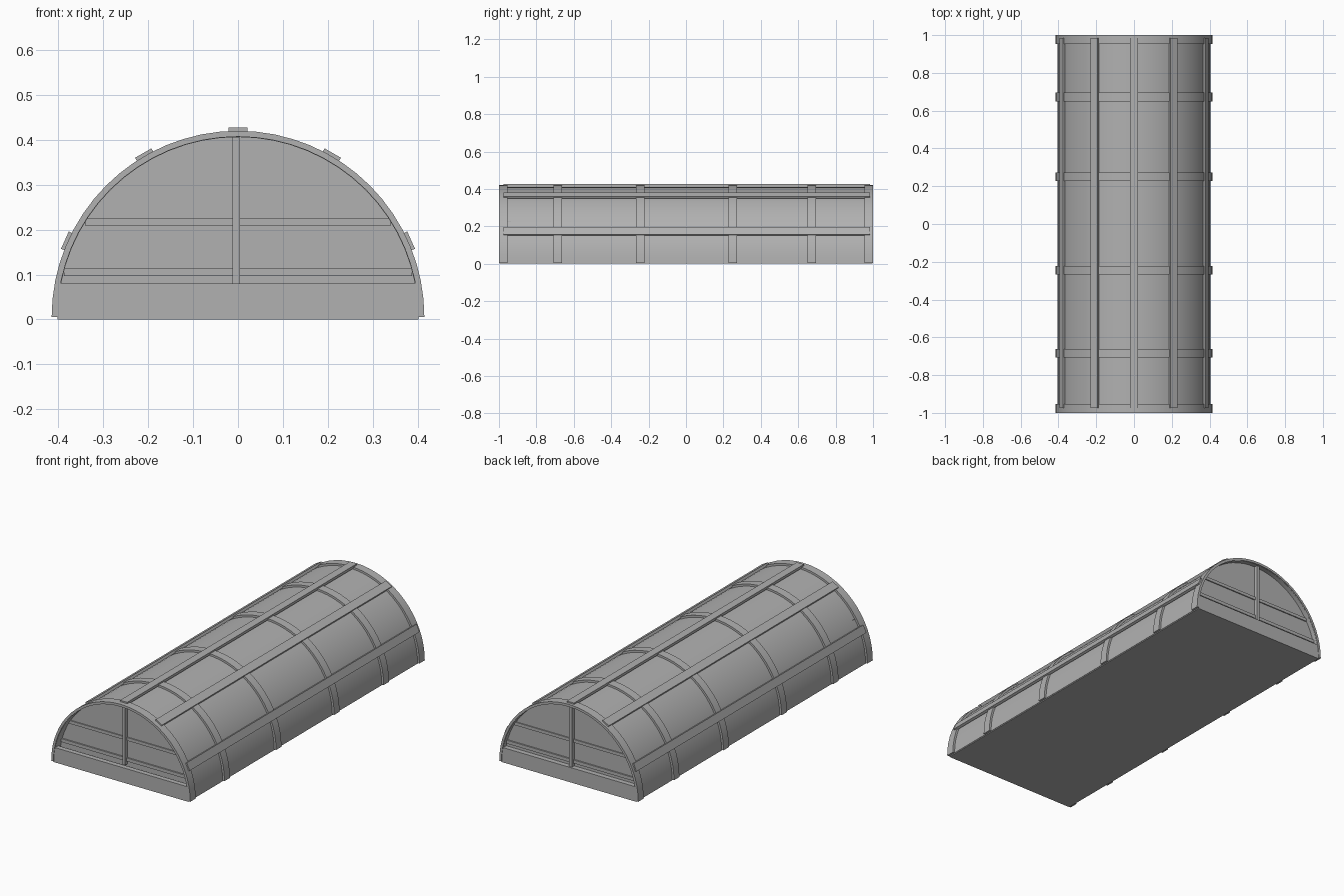
import bpy, bmesh, math
from mathutils import Matrix

if "Cube" in bpy.data.objects:
    bpy.data.objects.remove(bpy.data.objects["Cube"])

CZ = 0.005  # height of the arch centre
grey = bpy.data.materials.new("dark_grey")
grey.diffuse_color = (0.44, 0.44, 0.44, 1)
grey.use_nodes = True
grey.node_tree.nodes["Principled BSDF"].inputs["Base Color"].default_value = grey.diffuse_color


def finish(name, bm, smooth=False):
    bmesh.ops.recalc_face_normals(bm, faces=bm.faces[:])
    me = bpy.data.meshes.new(name)
    bm.to_mesh(me)
    bm.free()
    me.materials.append(grey)
    ob = bpy.data.objects.new(name, me)
    bpy.context.collection.objects.link(ob)
    if smooth:
        bpy.context.view_layer.objects.active = ob
        ob.select_set(True)
        bpy.ops.object.shade_smooth_by_angle(angle=math.radians(30))
        ob.select_set(False)
    return ob


def box(name, x0, x1, y0, y1, z0, z1):
    bm = bmesh.new()
    bmesh.ops.create_cube(bm, size=1)
    bm.transform(Matrix.Translation(((x0 + x1) / 2, (y0 + y1) / 2, (z0 + z1) / 2))
                 @ Matrix.Diagonal((x1 - x0, y1 - y0, z1 - z0, 1)))
    return finish(name, bm)


def prism(name, pts, y0, y1, smooth=False):
    bm = bmesh.new()
    f = bm.faces.new([bm.verts.new((x, y0, z)) for x, z in pts])
    ext = bmesh.ops.extrude_face_region(bm, geom=[f])['geom']
    bmesh.ops.translate(bm, vec=(0, y1 - y0, 0),
                        verts=[v for v in ext if isinstance(v, bmesh.types.BMVert)])
    return finish(name, bm, smooth)


def arc(r, n=32):
    return [(r * math.cos(math.pi * i / n), CZ + r * math.sin(math.pi * i / n))
            for i in range(n + 1)]


def band(outer, inner):
    return arc(outer) + arc(inner)[::-1]


# cover sheet and floor
prism("cover", band(0.404, 0.401), -0.995, 0.995, True)
box("floor", -0.402, 0.402, -0.997, 0.997, 0, 0.008)

# arched hoops
for i, y in enumerate((-0.977, -0.685, -0.245, 0.25, 0.672, 0.977)):
    prism(f"hoop_{i}", band(0.415, 0.402), y - 0.023, y + 0.023, True)

# long rails lying on the hoops
for i, deg in enumerate((24, 60, 90, 120, 156)):
    rail = box(f"rail_{i}", 0.408, 0.422, -0.975, 0.985, -0.021, 0.021)
    rail.data.transform(Matrix.Translation((0, 0, CZ))
                        @ Matrix.Rotation(-math.radians(deg), 4, 'Y'))

# end walls with base board, cross bars and post; the front wall sits deeper
for end, s, d in (("front", -1, 0.022), ("back", 1, 0)):
    def ys(a, b, shift=d):
        return sorted((s * (a - shift), s * (b - shift)))
    prism(end + "_panel", arc(0.403, 24), *ys(0.965, 0.97))
    lower = [(-0.41, 0.005), (0.41, 0.005), (0.401, 0.08), (-0.401, 0.08)]
    prism(end + "_base_board", lower, *ys(0.97, 0.997, 0))
    box(end + "_lower_bar", -0.388, 0.388, *ys(0.958, 0.978), 0.097, 0.115)
    box(end + "_upper_bar", -0.34, 0.34, *ys(0.958, 0.976), 0.208, 0.225)
    box(end + "_post", -0.012, 0.004, *ys(0.965, 0.99), 0.08, 0.405)
